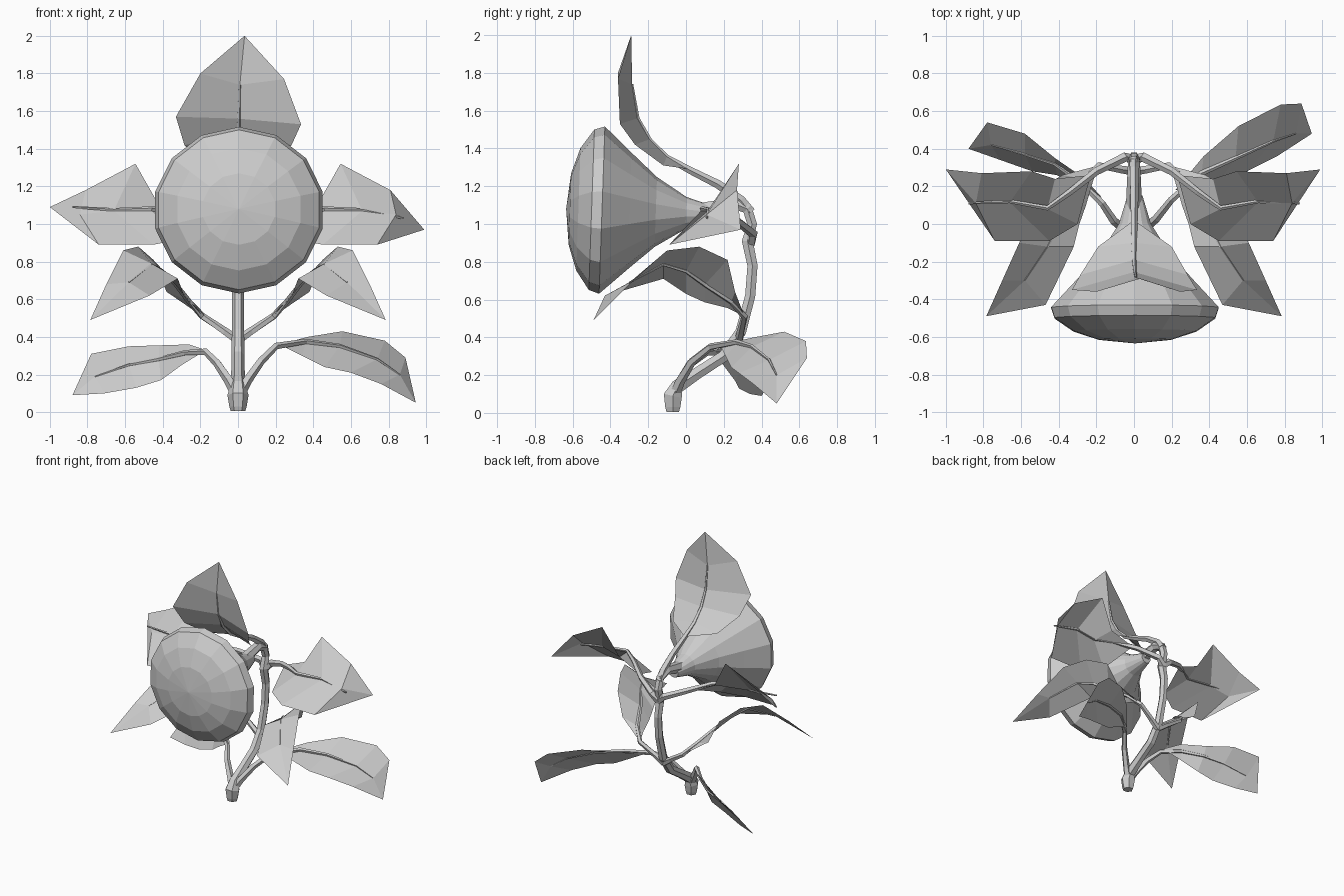
import bpy, bmesh, math
from mathutils import Vector, Matrix


def finish(name, bm):
    bmesh.ops.remove_doubles(bm, verts=bm.verts, dist=0.0005)
    bmesh.ops.recalc_face_normals(bm, faces=bm.faces)
    me = bpy.data.meshes.new(name)
    bm.to_mesh(me)
    bm.free()
    ob = bpy.data.objects.new(name, me)
    bpy.context.collection.objects.link(ob)
    return ob


def bridge(bm, a, b, closed):
    n = len(a)
    for i in range(n if closed else n - 1):
        j = (i + 1) % n
        quad = []
        for v in (a[i], a[j], b[j], b[i]):
            if v not in quad:
                quad.append(v)
        if len(quad) > 2:
            bm.faces.new(quad)


def tube(name, path, radii, sides=6, hint=(1, 0, 0)):
    """Low-poly tube along a path with a radius at each point."""
    bm = bmesh.new()
    pts = [Vector(p) for p in path]
    rings = []
    for i, p in enumerate(pts):
        t = (pts[min(i + 1, len(pts) - 1)] - pts[max(i - 1, 0)]).normalized()
        u = (Vector(hint) - t * t.dot(Vector(hint))).normalized()
        w = t.cross(u)
        ang = [2 * math.pi * k / sides for k in range(sides)]
        rings.append([bm.verts.new(p + radii[i] * (u * math.cos(a) + w * math.sin(a))) for a in ang])
    for a, b in zip(rings, rings[1:]):
        bridge(bm, a, b, True)
    bm.faces.new(rings[0])
    bm.faces.new(rings[-1])
    return finish(name, bm)


def leaf(name, base, edge_a, mid, edge_b, tip, s=1):
    """Folded sheet: two edges either side of a midrib."""
    bm = bmesh.new()
    flip = lambda p: bm.verts.new((p[0] * s, p[1], p[2]))
    b, t = flip(base), flip(tip)
    rows = [[b] + [flip(p) for p in r] + [t] for r in (edge_a, mid, edge_b)]
    bridge(bm, rows[0], rows[1], False)
    bridge(bm, rows[1], rows[2], False)
    return finish(name, bm)


def stalk(name, path, r0, r1, s=1, hint=(0, 0, 1)):
    n = len(path) - 1
    tube(name, [(x * s, y, z) for x, y, z in path],
         [r0 + (r1 - r0) * i / n for i in range(n + 1)], 5, hint)


# Main stem, hooking over into the back of the flower
tube("stem",
     [(0, -.07, .005), (0, -.07, .03), (0, -.07, .09), (0, -.045, .14), (0, .06, .21), (0, .2, .30),
      (0, .29, .43), (0, .34, .62), (0, .352, .78), (0, .325, .91), (0, .35, 1.0), (0, .325, 1.08),
      (0, .25, 1.11), (0, .16, 1.09), (0, .06, 1.07)],
     [.038, .046, .056, .042, .036, .035, .033, .031, .031, .034, .03, .032, .036, .04, .045])

# Flower: bell with a domed front, tilted slightly
SIDES = 14
profile = [(.15, .04), (0, .085), (-.16, .185), (-.3, .31), (-.445, .443),
           (-.5, .425), (-.57, .325), (-.615, .19)]
bm = bmesh.new()
rings = [[bm.verts.new((r * math.sin(2 * math.pi * k / SIDES), y, r * math.cos(2 * math.pi * k / SIDES)))
          for k in range(SIDES)] for y, r in profile]
for a, b in zip(rings, rings[1:]):
    bridge(bm, a, b, True)
bm.faces.new(rings[0])
apex = bm.verts.new((0, -.635, 0))
for k in range(SIDES):
    bm.faces.new((rings[-1][k], rings[-1][(k + 1) % SIDES], apex))
bm.transform(Matrix.Translation((.005, 0, 1.058)) @ Matrix.Rotation(math.radians(-2), 4, 'X')
             @ Matrix.Diagonal((1.03, 1, 1, 1)))
finish("flower", bm)

# Top leaf behind the flower
leaf("top_leaf", (0, .02, 1.29),
     [(-.19, -.12, 1.31), (-.285, -.27, 1.42), (-.33, -.35, 1.57), (-.2, -.36, 1.8)],
     [(0, -.1, 1.36), (0, -.19, 1.45), (0, -.255, 1.56), (.01, -.285, 1.74)],
     [(.2, -.12, 1.31), (.285, -.27, 1.42), (.335, -.35, 1.53), (.245, -.36, 1.77)],
     (.035, -.29, 2.0))
stalk("top_leaf_stalk", [(0, .34, 1.06), (0, .29, 1.125), (0, .17, 1.21), (0, .03, 1.28), (0, -.1, 1.35),
                         (0, -.19, 1.44), (.005, -.255, 1.56), (.01, -.285, 1.74)], .031, .006, 1, (1, 0, 0))

for s, side in ((1, "right"), (-1, "left")):
    # Upper side leaves
    leaf("upper_leaf_" + side, (.23, .26, 1.02),
         [(.42, .24, 1.1), (.545, .28, 1.32), (.81, .27, 1.18)],
         [(.46, .08, 1.07), (.66, .115, 1.07), (.84, .11, 1.05)],
         [(.3, 0, .92), (.45, -.09, .89), (.74, -.09, .89)],
         (.99, .29, .97) if s > 0 else (1.0, .29, 1.09), s)
    stalk("upper_leaf_stalk_" + side,
          [(0, .34, .9), (.05, .355, .95), (.2, .28, 1.01), (.34, .17, 1.06), (.46, .085, 1.08),
           (.66, .12, 1.075), (.88, .11, 1.03 if s > 0 else 1.09)], .03, .006, s)

    # Middle leaves arching forward
    leaf("middle_leaf_" + side, (.19, .31, .51),
         [(.38, .26, .64), (.45, .22, .81), (.53, .07, .88), (.61, -.1, .86), (.7, -.3, .68)],
         [(.26, .24, .59), (.33, .1, .68), (.4, .0, .75), (.46, -.12, .79), (.58, -.3, .69)],
         [(.22, .22, .555), (.255, .1, .585), (.29, .0, .63), (.32, -.12, .71), (.47, -.43, .62)],
         (.785, -.49, .49), s)
    stalk("middle_leaf_stalk_" + side,
          [(0, .28, .38), (.07, .29, .43), (.19, .31, .51), (.26, .24, .59), (.33, .1, .68),
           (.4, 0, .75), (.46, -.12, .785), (.58, -.3, .69)], .024, .005, s)

# Lower leaves, swept backwards and different on each side
leaf("lower_leaf_right", (.22, .18, .36),
     [(.37, .36, .40), (.555, .52, .43), (.78, .635, .38), (.89, .64, .29)],
     [(.36, .27, .37), (.54, .35, .35), (.74, .44, .28), (.86, .48, .2)],
     [(.34, .21, .30), (.46, .24, .24), (.6, .28, .21), (.76, .36, .15)],
     (.945, .48, .05))
stalk("lower_leaf_stalk_right",
      [(.01, -.06, .1), (.05, -.03, .17), (.12, .03, .27), (.2, .13, .35), (.36, .27, .375),
       (.54, .35, .352), (.74, .44, .282), (.86, .48, .2)], .03, .004)
leaf("lower_leaf_left", (-.17, .14, .33),
     [(-.26, .24, .36), (-.42, .35, .355), (-.58, .48, .35), (-.78, .54, .31)],
     [(-.28, .22, .31), (-.42, .32, .28), (-.58, .37, .25), (-.76, .42, .19)],
     [(-.3, .2, .25), (-.41, .26, .17), (-.54, .28, .13), (-.71, .34, .1)],
     (-.88, .4, .09))
stalk("lower_leaf_stalk_left",
      [(-.01, -.06, .1), (-.05, -.03, .17), (-.11, .02, .26), (-.17, .11, .32), (-.28, .22, .315),
       (-.42, .32, .282), (-.58, .37, .252), (-.76, .42, .19)], .03, .004)
